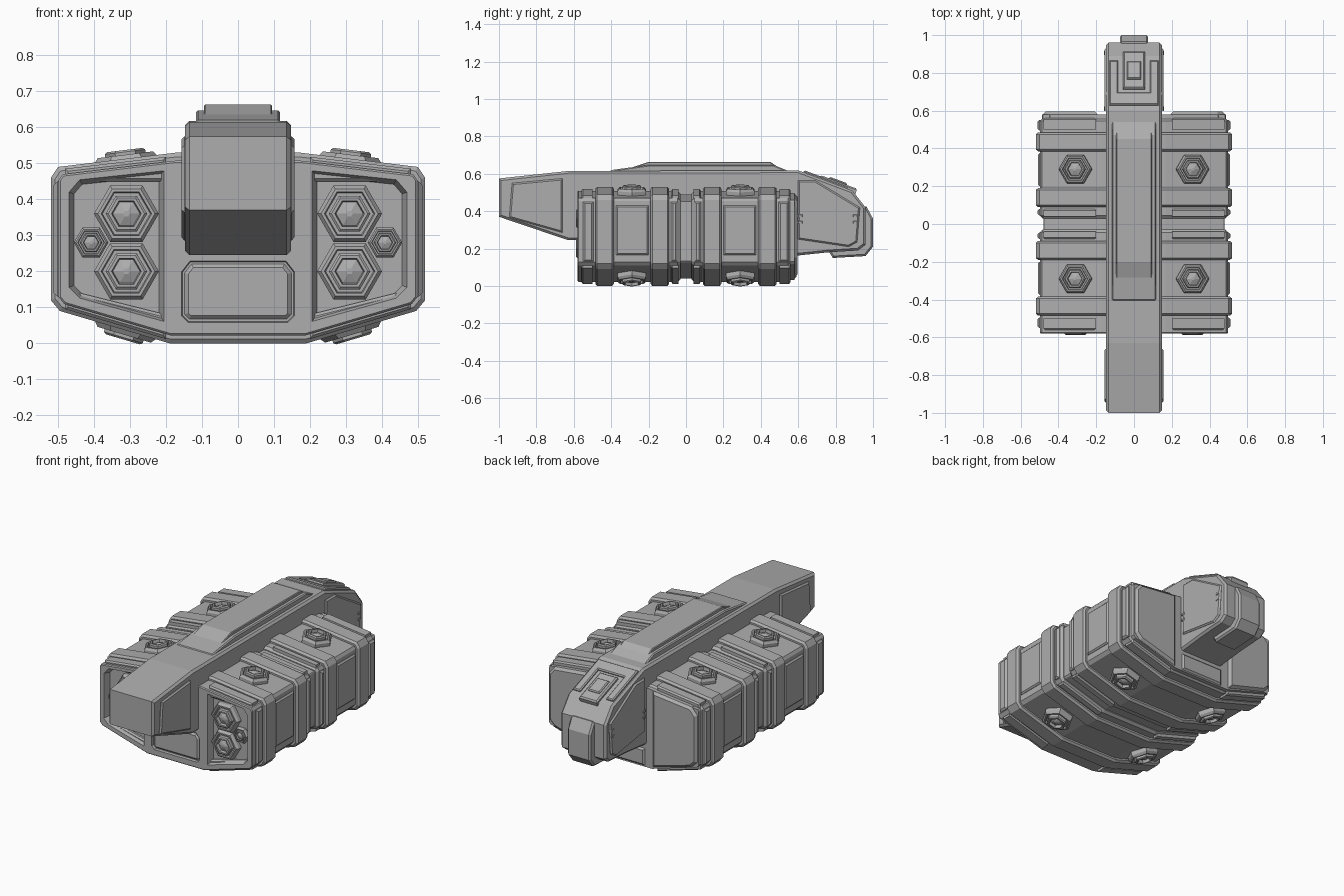
import bpy, bmesh, math
from mathutils import Matrix, Vector

if "Cube" in bpy.data.objects:
    bpy.data.objects.remove(bpy.data.objects["Cube"], do_unlink=True)

grey = bpy.data.materials.new("hull grey")
grey.use_nodes = True
COLOUR = (0.42, 0.42, 0.42, 1)
grey.diffuse_color = COLOUR
grey.node_tree.nodes["Principled BSDF"].inputs["Base Color"].default_value = COLOUR

AXES = {"x": lambda t, u, v: (t, u, v), "y": lambda t, u, v: (u, t, v),
        "z": lambda t, u, v: (u, v, t)}


def inset(poly, d):
    """Move every edge of a polygon inwards by d, keeping the corners mitred."""
    pts = [Vector(p) for p in poly]
    n = len(pts)
    area = sum(pts[i - 1].cross(pts[i]) for i in range(n))
    s = 1 if area > 0 else -1
    out = []
    for i in range(n):
        a = (pts[i] - pts[i - 1]).normalized()
        b = (pts[(i + 1) % n] - pts[i]).normalized()
        na, nb = Vector((-a.y, a.x)) * s, Vector((-b.y, b.x)) * s
        out.append(tuple(pts[i] + (na + nb) * d / (1 + na.dot(nb))))
    return out


def loft(name, axis, rings, mirror=False, matrix=None):
    """Skin a closed solid through (position, polygon) rings."""
    bm = bmesh.new()
    for side in ((1, -1) if mirror else (1,)):
        loops = []
        for t, poly in rings:
            loop = []
            for u, v in poly:
                co = Vector(AXES[axis](t, u, v))
                if matrix:
                    co = matrix @ co
                co.x *= side
                loop.append(bm.verts.new(co))
            loops.append(loop)
        n = len(loops[0])
        for a, b in zip(loops, loops[1:]):
            for i in range(n):
                j = (i + 1) % n
                bm.faces.new((a[i], a[j], b[j], b[i]))
        bm.faces.new(loops[0])
        bm.faces.new(loops[-1])
    bmesh.ops.recalc_face_normals(bm, faces=bm.faces)
    mesh = bpy.data.meshes.new(name)
    bm.to_mesh(mesh)
    bm.free()
    mesh.materials.append(grey)
    obj = bpy.data.objects.new(name, mesh)
    bpy.context.scene.collection.objects.link(obj)
    return obj


def plate(name, axis, poly, lo, hi, bevel=0.0, mirror=False, matrix=None):
    """Prism whose outer (hi) edge is chamfered."""
    mid = hi - math.copysign(bevel, hi - lo)
    return loft(name, axis, [(lo, poly), (mid, poly), (hi, inset(poly, bevel))], mirror, matrix)


def slab(name, poly, half, bevel=0.012):
    """Side profile extruded across the centre line, both edges chamfered."""
    small = inset(poly, bevel)
    return loft(name, "x", [(-half, small), (bevel - half, poly),
                            (half - bevel, poly), (half, small)])


def rect(a, b, c, d):
    return [(a, c), (b, c), (b, d), (a, d)]


def cut(target, cutter):
    cutter.hide_render = True
    mod = target.modifiers.new("pocket", "BOOLEAN")
    mod.operation, mod.solver, mod.object = "DIFFERENCE", "EXACT", cutter
    bpy.context.view_layer.objects.active = target
    bpy.ops.object.modifier_apply(modifier=mod.name)
    bpy.data.objects.remove(cutter, do_unlink=True)


# Hull cross-section and its ribbed containers
half = [(0.19, 0), (0.495, 0.09), (0.52, 0.12), (0.52, 0.46), (0.5, 0.49), (0.17, 0.53)]
section = half + [(-x, z) for x, z in reversed(half)]
pocket = [(0.205, 0.06), (0.44, 0.125), (0.47, 0.155), (0.47, 0.42), (0.44, 0.455), (0.205, 0.48)]

loft("hull_core", "y", [(-0.5, inset(section, 0.04)), (0.5, inset(section, 0.04))])
containers = {}
for s, label in ((-1, "front"), (1, "rear")):
    steps = [(0.03, 0.035), (0.045, 0.022), (0.545, 0.022), (0.555, 0.032), (0.58, 0.032)]
    if s < 0:
        steps[3:] = [(0.575, 0.022), (0.58, 0.027)]
    containers[label] = loft(label + "_container", "y",
                             [(s * y, inset(section, d)) for y, d in steps])
    for i, y in enumerate((0.14, 0.435)):
        loft(f"{label}_rib_{i}", "y", [(s * y + k * 0.05, inset(section, d)) for k, d in
                                       ((-1, 0.012), (-0.8, 0), (0.8, 0), (1, 0.012))])
    # Side panels, corner posts and top and bottom pads
    plate(label + "_side_panel", "x", rect(s * 0.2, s * 0.375, 0.165, 0.43),
          0.48, 0.508, 0.008, True)
    for i, (a, b) in enumerate(((0.045, 0.08), (0.495, 0.55))):
        plate(f"{label}_corner_post_{i}", "x", rect(s * a, s * b, 0.13, 0.45),
              0.48, 0.512, 0.01, True)
    for y0, y1, tag in ((0.5, 0.56, "end"), (0.04, 0.08, "inner")):
        plate(f"{label}_{tag}_top_pad", "y",
              [(0.2, 0.45), (0.48, 0.45), (0.48, 0.485), (0.2, 0.518)],
              s * y0, s * y1, 0.008, True)
        plate(f"{label}_{tag}_bottom_pad", "y",
              [(0.2, 0.08), (0.48, 0.15), (0.48, 0.095), (0.2, 0.012)],
              s * y0, s * y1, 0.008, True)

# Recessed nose pockets and the framed lower nose panel
front = containers["front"]
cut(front, loft("pocket_cutter", "y", [(-0.6, inset(pocket, -0.006)), (-0.54, inset(pocket, 0.014))], True))
nose = [(-0.14, 0.055), (0.14, 0.055), (0.16, 0.075), (0.16, 0.2),
        (0.135, 0.232), (-0.135, 0.232), (-0.16, 0.2), (-0.16, 0.075)]
cut(front, loft("nose_cutter", "y", [(-0.6, nose), (-0.565, inset(nose, 0.006))]))
plate("nose_panel", "y", inset(nose, 0.012), -0.55, -0.578, 0.01)

# Rear end plates
plate("rear_end_plate", "y", inset(pocket, -0.012), 0.55, 0.595, 0.014, True)
plate("rear_lower_plate", "y", [(-0.14, 0.04), (0.14, 0.04), (0.14, 0.14), (-0.14, 0.14)],
      0.57, 0.59, 0.01)


# Hexagonal ports: base, raised rim, sunken ring and faceted centre
def port(name, size, place, base=0.0):
    shape = ((1, -base), (1, 0.1), (0.88, 0.25), (0.78, 0.25), (0.74, 0.1), (0.64, 0.1),
             (0.64, 0.34), (0.56, 0.4), (0.46, 0.4), (0.42, 0.2), (0.1, 0.32))
    rings = [(h * size, [(r * size * math.cos(k * math.pi / 3), r * size * math.sin(k * math.pi / 3))
                         for k in range(6)]) for r, h in shape]
    loft(name, "z", rings, True, place)


forward = Matrix.Rotation(math.pi / 2, 4, "X")
for i, (x, z, size) in enumerate(((0.31, 0.36, 0.09), (0.31, 0.2, 0.09), (0.408, 0.28, 0.048))):
    port(f"nose_port_{i}", size, Matrix.Translation((x, -0.552, z)) @ forward, 0.2)
for label, y in (("front", -0.29), ("rear", 0.29)):
    top = Matrix.Translation((0.31, y, 0.502)) @ Matrix.Rotation(math.radians(7), 4, "Y")
    under = Matrix.Translation((0.31, y, 0.045)) @ Matrix.Rotation(math.radians(163.5), 4, "Y")
    port(label + "_top_port", 0.088, top, 0.3)
    port(label + "_bottom_port", 0.088, under, 0.3)

# Central spine with overhanging nose and drooping tail
spine = [(-1, 0.37), (-1, 0.575), (-0.63, 0.615), (0.6, 0.618), (0.89, 0.51), (0.96, 0.42),
         (0.96, 0.22), (0.92, 0.19), (0.76, 0.18), (0.57, 0.16), (0.2, 0.245), (-0.63, 0.245)]
slab("spine", spine, 0.147)
slab("spine_ridge", [(-0.42, 0.6), (-0.4, 0.62), (-0.2, 0.647), (0.47, 0.647), (0.56, 0.61), (0.55, 0.6)], 0.117, 0.006)
slab("spine_ridge_cap", [(-0.36, 0.61), (-0.2, 0.664), (0.45, 0.664), (0.53, 0.61)], 0.095, 0.004)

# Raised side panels on the nose and tail of the spine
plate("nose_cheek", "x", [(-0.93, 0.55), (-0.66, 0.575), (-0.66, 0.285), (-0.945, 0.365)],
      0.14, 0.157, 0.008, True)
cheek = [(0.6, 0.565), (0.69, 0.565), (0.93, 0.42), (0.915, 0.235), (0.87, 0.21), (0.6, 0.25)]
plate("tail_cheek", "x", cheek, 0.14, 0.156, 0.008, True)
for y in (0.61, 0.905):
    for z in (0.34, 0.375):
        plate("tail_cheek_notch", "x", rect(y - 0.012, y + 0.012, z - 0.007, z + 0.007),
              0.15, 0.159, 0.002, True)

# Sloping tail hatch, laid in a frame that follows the tail slope
start, end = Vector((0, 0.6, 0.618)), Vector((0, 0.89, 0.51))
tilt = math.atan2(end.z - start.z, end.y - start.y)
slope = Matrix.Translation(start) @ Matrix.Rotation(tilt, 4, "X")
for side in (-1, 1):
    plate("hatch_rail", "z", rect(side * 0.085, side * 0.13, 0.03, 0.28), -0.01, 0.012, 0.006, False, slope)
plate("hatch_crossbar", "z", rect(-0.13, 0.13, 0.03, 0.1), -0.01, 0.012, 0.006, False, slope)
plate("hatch", "z", rect(-0.058, 0.058, 0.12, 0.33), -0.02, 0.018, 0.008, False, slope)
plate("hatch_handle", "z", rect(-0.038, 0.038, 0.17, 0.27), 0.01, 0.027, 0.006, False, slope)

# Tail hook wrapping under the stern
slab("tail_hook", [(0.92, 0.42), (0.965, 0.425), (1, 0.36), (1, 0.21), (0.96, 0.16),
                   (0.785, 0.15), (0.76, 0.19), (0.92, 0.23)], 0.075, 0.01)
